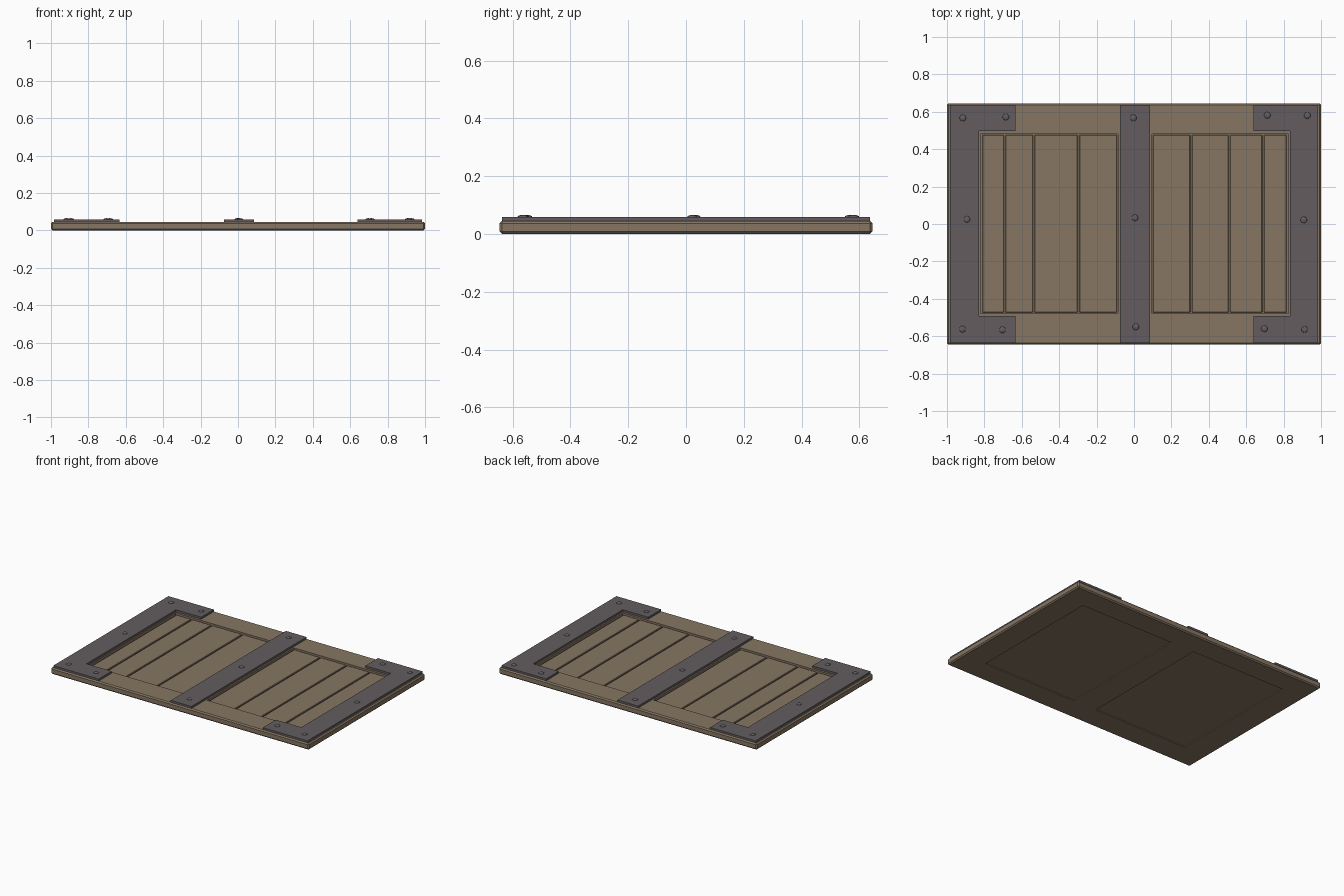
import bpy, bmesh

if "Cube" in bpy.data.objects:
    bpy.data.objects.remove(bpy.data.objects["Cube"])

def material(name, rgb):
    m = bpy.data.materials.new(name)
    m.diffuse_color = (*rgb, 1)
    m.use_nodes = True
    m.node_tree.nodes["Principled BSDF"].inputs["Base Color"].default_value = m.diffuse_color
    return m

wood = material("brown_wood", (0.24, 0.18, 0.125))
metal = material("grey_iron", (0.125, 0.108, 0.115))

def finish(name, bm, mat):
    bmesh.ops.recalc_face_normals(bm, faces=bm.faces)
    me = bpy.data.meshes.new(name)
    bm.to_mesh(me)
    bm.free()
    ob = bpy.data.objects.new(name, me)
    bpy.context.collection.objects.link(ob)
    me.materials.append(mat)
    return ob

def plate(name, xs, ys, holes, z0, z1, mat, bevel=0.0, rim=None):
    """Grid of cells minus holes, extruded up; rim limits the bevel to the outer edge."""
    bm = bmesh.new()
    v = [[bm.verts.new((x, y, z0)) for y in ys] for x in xs]
    for i in range(len(xs) - 1):
        for j in range(len(ys) - 1):
            if (i, j) not in holes:
                bm.faces.new((v[i][j], v[i+1][j], v[i+1][j+1], v[i][j+1]))
    r = bmesh.ops.extrude_face_region(bm, geom=bm.faces[:])
    for e in r["geom"]:
        if isinstance(e, bmesh.types.BMVert):
            e.co.z = z1
    bmesh.ops.recalc_face_normals(bm, faces=bm.faces)
    if bevel:
        def outer(p):
            return (abs(p.x - xs[0]) < 1e-4 or abs(p.x - xs[-1]) < 1e-4
                    or abs(p.y - ys[0]) < 1e-4 or abs(p.y - ys[-1]) < 1e-4)
        edges = [e for e in bm.edges if len(e.link_faces) == 2
                 and e.calc_face_angle() > 0.5 and all(outer(q.co) for q in e.verts)]
        bmesh.ops.bevel(bm, geom=edges, offset=bevel, segments=1, affect='EDGES')
    return finish(name, bm, mat)

# Wooden frame with two openings
plate("frame", [-1, -0.82, -0.085, 0.095, 0.825, 1], [-0.645, -0.478, 0.482, 0.645],
      {(1, 1), (3, 1)}, 0.001, 0.046, wood, 0.008)

# Back boards and upright planks in each opening
gap = 0.004
panels = {"left": [-0.815, -0.692, -0.537, -0.297, -0.087],
          "right": [0.097, 0.305, 0.51, 0.69, 0.82]}
for side, xs in panels.items():
    plate(side + "_back_board", [xs[0] - 0.005, xs[-1] + 0.005], [-0.478, 0.482],
          {}, 0.007, 0.026, wood)
    for k in range(4):
        plate(f"{side}_plank_{k}", [xs[k] + gap, xs[k+1] - gap], [-0.473, 0.477],
              {}, 0.02, 0.037, wood, 0.003)

# Iron corner brackets and the middle strap
ys = [-0.637, -0.493, 0.497, 0.637]
plate("left_bracket", [-0.985, -0.828, -0.633], ys, {(1, 1)}, 0.044, 0.060, metal)
plate("right_bracket", [0.638, 0.835, 0.985], ys, {(0, 1)}, 0.044, 0.060, metal)
plate("middle_strap", [-0.075, 0.085], [-0.637, 0.637], {}, 0.044, 0.060, metal)

# Low domed rivets
spots = [(-0.915, 0.567), (-0.685, 0.572), (-0.893, 0.025), (-0.917, -0.562), (-0.703, -0.566),
         (-0.003, 0.567), (0.005, 0.033), (0.01, -0.55),
         (0.713, 0.582), (0.927, 0.58), (0.908, 0.022), (0.697, -0.56), (0.912, -0.564)]
bm = bmesh.new()
for x, y in spots:
    r = bmesh.ops.create_uvsphere(bm, u_segments=10, v_segments=6, radius=0.018)
    for v in r["verts"]:
        v.co = (v.co.x + x, v.co.y + y, v.co.z * 0.4 + 0.0595)
finish("rivets", bm, metal)

# Thin feet line: lower edge of the frame rests on the ground
for ob in bpy.data.objects:
    ob.location.z -= 0.001
